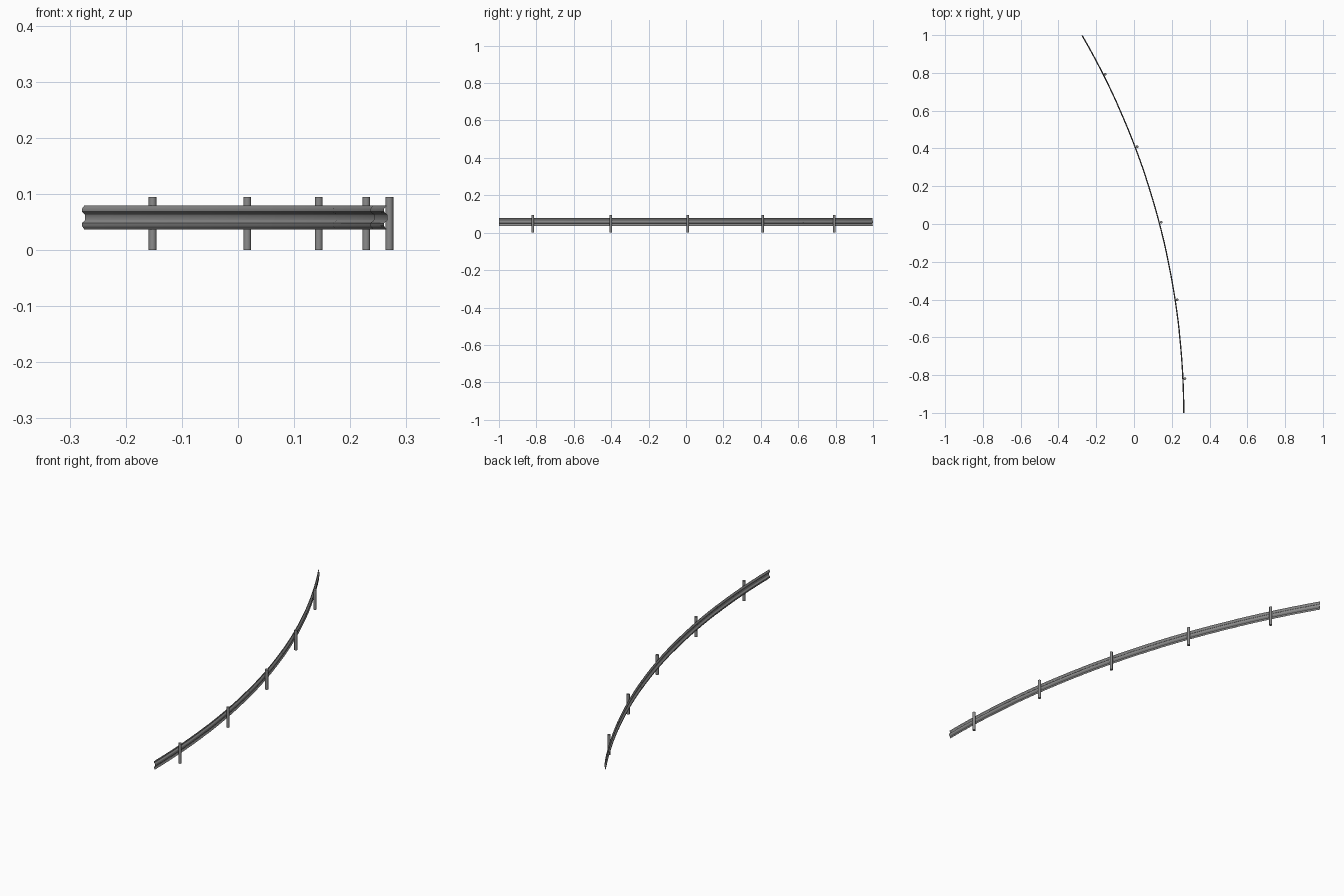
import bpy, bmesh, math
from mathutils import Vector

if "Cube" in bpy.data.objects:
    bpy.data.objects.remove(bpy.data.objects["Cube"])

R = 3.982               # radius at the post side of the rail
CX, CY = -3.7152, -1.0  # centre of the arc
STEP = 6.03             # degrees per panel
DEPTH = 0.0068
MID_Z = 0.0582
T = 0.0006

steel = bpy.data.materials.new("dark_steel")
steel.diffuse_color = (0.26, 0.26, 0.26, 1)
steel.use_nodes = True
steel.node_tree.nodes["Principled BSDF"].inputs["Base Color"].default_value = steel.diffuse_color


def on_arc(r, a, z):
    return Vector((CX + r * math.cos(a), CY + r * math.sin(a), z))


def make_object(name, bm):
    bmesh.ops.recalc_face_normals(bm, faces=bm.faces)
    me = bpy.data.meshes.new(name)
    bm.to_mesh(me)
    bm.free()
    me.materials.append(steel)
    ob = bpy.data.objects.new(name, me)
    bpy.context.collection.objects.link(ob)
    bpy.ops.object.select_all(action='DESELECT')
    ob.select_set(True)
    bpy.context.view_layer.objects.active = ob
    bpy.ops.object.shade_smooth_by_angle(angle=math.radians(35))


# W-beam half profile: (depth behind the road-side crest, height from middle)
half = [(DEPTH - T, 0.0040), (0.0054, 0.0056), (0.0012, 0.0086), (0.0, 0.0102),
        (0.0, 0.0154), (0.0010, 0.0172), (0.0040, 0.0202), (0.0042, 0.0212)]
front = [(d, -h) for d, h in reversed(half)] + half
profile = front + [(d + T, h) for d, h in reversed(front)]


def rail_panel(i, steps=6):
    # each panel laps a little over the next one
    lap = i < 4
    a0 = math.radians(STEP * i)
    a1 = math.radians(STEP * (i + 1) + (0.15 if lap else 0))
    bm = bmesh.new()
    rings = []
    for s in range(steps + 1):
        t = s / steps
        lift = 0.0007 * t if lap else 0
        rings.append([bm.verts.new(on_arc(R - DEPTH + d - lift, a0 + (a1 - a0) * t,
                                          MID_Z + h)) for d, h in profile])
    n = len(profile)
    for p, q in zip(rings, rings[1:]):
        for k in range(n):
            bm.faces.new((p[k], p[(k + 1) % n], q[(k + 1) % n], q[k]))
    bm.faces.new(rings[0])
    bm.faces.new(rings[-1])
    make_object(f"rail_panel_{i + 1}", bm)


def post(i, height=0.0945, radius=0.007):
    # round post touching the back of the rail
    bm = bmesh.new()
    bmesh.ops.create_cone(bm, cap_ends=True, segments=16, radius1=radius,
                          radius2=radius, depth=height)
    centre = on_arc(R + radius, math.radians(2.6 + STEP * i), height / 2)
    bmesh.ops.translate(bm, verts=bm.verts, vec=centre)
    make_object(f"post_{i + 1}", bm)


for i in range(5):
    rail_panel(i)
    post(i)
